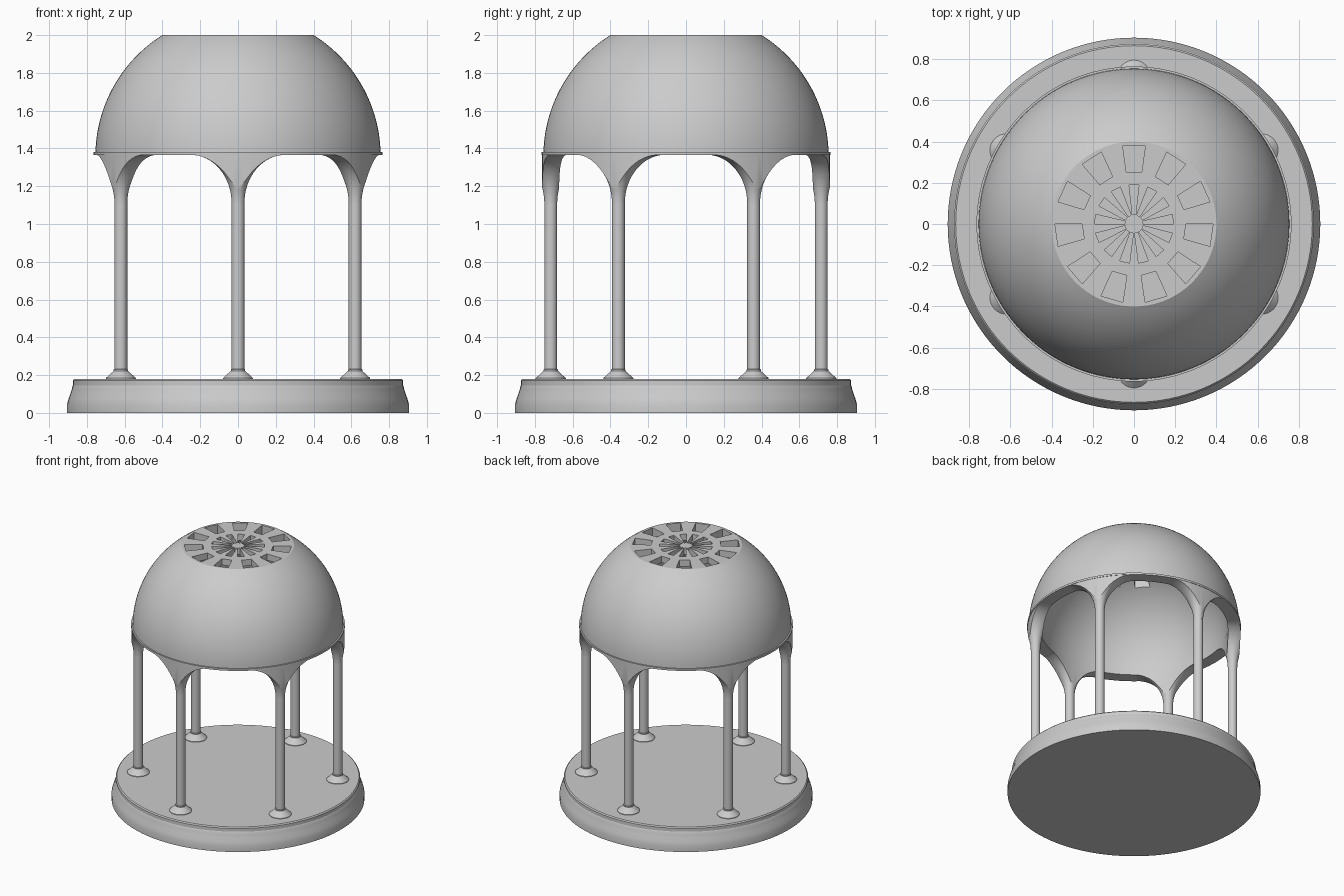
import bpy, bmesh, math
from math import sin, cos, pi, radians

if "Cube" in bpy.data.objects:
    bpy.data.objects.remove(bpy.data.objects["Cube"])

COLUMN_R = 0.716
COLUMN_ANGLES = [radians(30 + 60 * k) for k in range(6)]


def make_object(name, bm):
    bmesh.ops.remove_doubles(bm, verts=bm.verts, dist=1e-5)
    bmesh.ops.recalc_face_normals(bm, faces=bm.faces)
    mesh = bpy.data.meshes.new(name)
    bm.to_mesh(mesh)
    bm.free()
    ob = bpy.data.objects.new(name, mesh)
    bpy.context.collection.objects.link(ob)
    return ob


def lathe(bm, profile, n, centre=(0, 0), closed=False):
    rings = []
    for r, z in profile:
        rings.append([bm.verts.new((centre[0] + r * cos(2 * pi * i / n),
                                    centre[1] + r * sin(2 * pi * i / n), z)) for i in range(n)]
                     if r > 1e-6 else [bm.verts.new((centre[0], centre[1], z))])
    pairs = list(zip(rings, rings[1:]))
    if closed:
        pairs.append((rings[-1], rings[0]))
    for a, b in pairs:
        if len(a) == len(b) == 1:  # both on the axis: no surface
            continue
        for i in range(n):
            j = (i + 1) % n
            loop = [a[i % len(a)], a[j % len(a)], b[j % len(b)], b[i % len(b)]]
            bm.faces.new(list(dict.fromkeys(loop)))


def boolean(ob, cutter, operation):
    mod = ob.modifiers.new("cut", 'BOOLEAN')
    mod.operation, mod.object, mod.solver = operation, cutter, 'EXACT'
    bpy.context.view_layer.objects.active = ob
    bpy.ops.object.modifier_apply(modifier=mod.name)
    bpy.data.objects.remove(cutter)


def smooth(ob, angle=30):
    bpy.ops.object.select_all(action='DESELECT')
    ob.select_set(True)
    bpy.context.view_layer.objects.active = ob
    bpy.ops.object.shade_smooth_by_angle(angle=radians(angle))


def turned(name, profile, n=128, closed=False):
    bm = bmesh.new()
    lathe(bm, profile, n, closed=closed)
    return make_object(name, bm)


# Round stepped base
base = turned("base", [(0, 0), (0.905, 0), (0.905, 0.045), (0.898, 0.072), (0.888, 0.1),
                       (0.88, 0.125), (0.876, 0.143), (0.874, 0.146), (0.874, 0.172),
                       (0.866, 0.18), (0, 0.18)])
smooth(base)

# Six columns with conical feet
for k, a in enumerate(COLUMN_ANGLES):
    bm = bmesh.new()
    lathe(bm, [(0.08, 0.178), (0.08, 0.184), (0.038, 0.222), (0.038, 0.23), (0.034, 0.232),
               (0.034, 1.11)], 32, (COLUMN_R * cos(a), COLUMN_R * sin(a)))
    smooth(make_object(f"column_{k + 1}", bm))

# Flared capitals trimmed to a circular band, forming the arches
flare = [(0, 1.11)]
for i in range(17):
    t = pi / 2 * i / 16
    flare.append((0.034 + 0.216 * (1 - cos(t)), 1.11 + 0.256 * sin(t)))
flare += [(0.25, 1.372), (0, 1.372)]
bm = bmesh.new()
for a in COLUMN_ANGLES:
    lathe(bm, flare, 48, (COLUMN_R * cos(a), COLUMN_R * sin(a)))
arches = make_object("arches", bm)
band = turned("band_cutter", [(0.672, 1.0), (0.762, 1.0), (0.762, 1.5), (0.672, 1.5)], 144, True)
boolean(arches, band, 'INTERSECT')
smooth(arches)

# Thin ring under the dome
ring = turned("dome_ring", [(0.672, 1.365), (0.765, 1.365), (0.765, 1.38), (0.672, 1.38)], 144, True)
smooth(ring)


# Hollow dome with a flat top
def arc(radius, z0, z1, steps=24):
    t0, t1 = (math.asin((z - 1.36) / radius) for z in (z0, z1))
    return [(radius * cos(t0 + (t1 - t0) * i / steps), 1.36 + radius * sin(t0 + (t1 - t0) * i / steps))
            for i in range(steps + 1)]


dome = turned("dome", arc(0.755, 1.375, 2.0) + [(0, 2.0), (0, 1.95)] + arc(0.675, 1.95, 1.375),
              128, True)

# Two rings of slots through the flat top
bm = bmesh.new()
for count, r0, w0, r1, w1 in ((11, 0.25, 0.037, 0.38, 0.055), (13, 0.045, 0.008, 0.19, 0.024)):
    for k in range(count):
        a = pi / 2 + 2 * pi * k / count
        outline = [(r0, -w0), (r1, -w1), (r1, w1), (r0, w0)]
        low, high = ([bm.verts.new((r * cos(a) - w * sin(a), r * sin(a) + w * cos(a), z))
                      for r, w in outline] for z in (1.8, 2.1))
        bm.faces.new(low)
        bm.faces.new(high)
        for i in range(4):
            j = (i + 1) % 4
            bm.faces.new((low[i], low[j], high[j], high[i]))
boolean(dome, make_object("slot_cutter", bm), 'DIFFERENCE')
smooth(dome)
